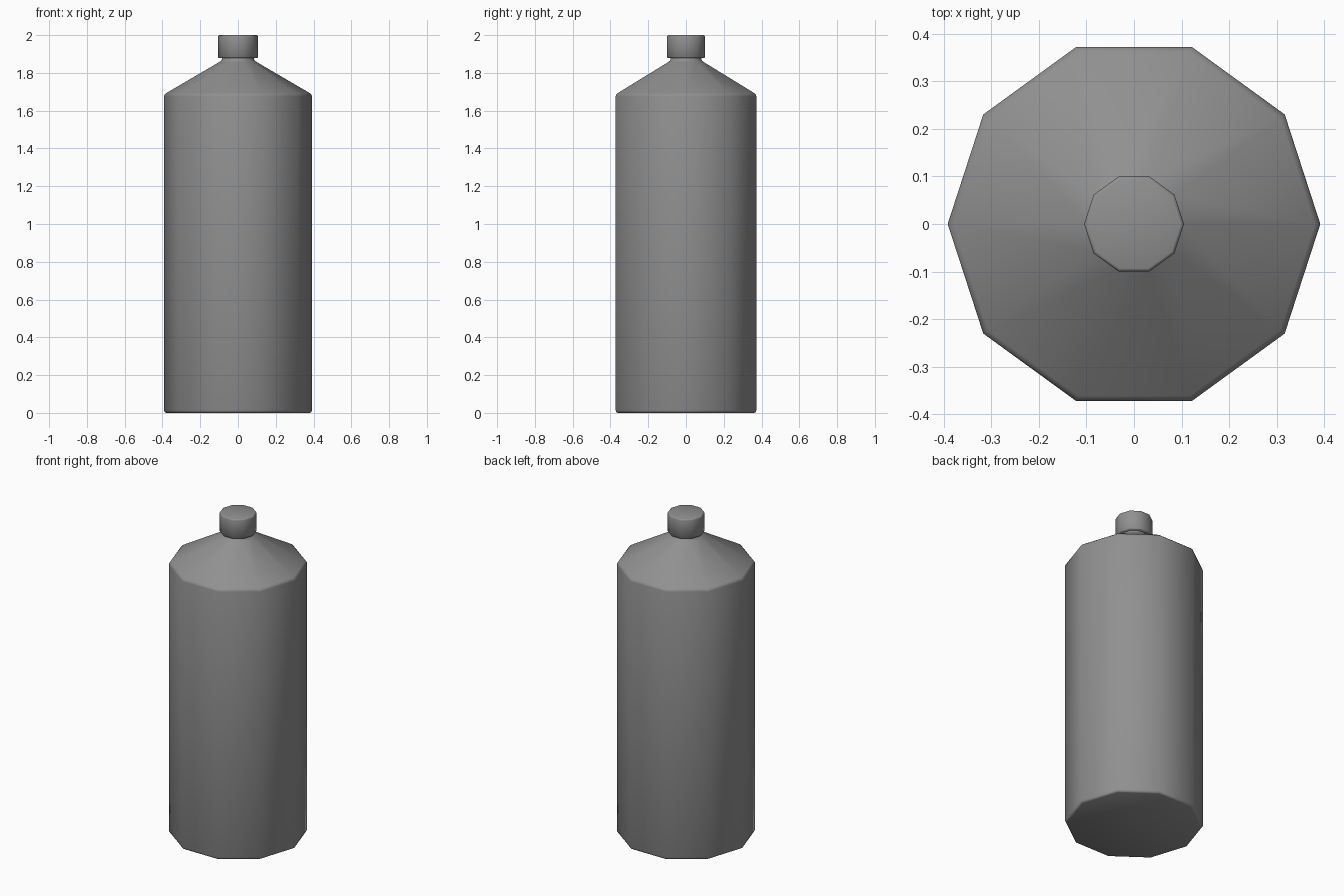
import bpy
import bmesh
from math import cos, sin, tau

SIDES = 10

cube = bpy.data.objects.get("Cube")
if cube:
    bpy.data.objects.remove(cube, do_unlink=True)

grey = bpy.data.materials.new("mid grey")
grey.use_nodes = True
colour = (0.28, 0.28, 0.28, 1)
grey.diffuse_color = colour
grey.node_tree.nodes["Principled BSDF"].inputs["Base Color"].default_value = colour


def lathe(name, profile):
    """Turn a (radius, height) profile, bottom to top, into a closed smooth solid."""
    bm = bmesh.new()
    rings = [[bm.verts.new((r * cos(tau * i / SIDES), r * sin(tau * i / SIDES), z))
              for i in range(SIDES)] for r, z in profile]
    for low, high in zip(rings, rings[1:]):
        for i in range(SIDES):
            j = (i + 1) % SIDES
            bm.faces.new((low[i], low[j], high[j], high[i]))
    bm.faces.new(rings[0][::-1])
    bm.faces.new(rings[-1])
    for face in bm.faces:
        face.smooth = True
    mesh = bpy.data.meshes.new(name)
    bm.to_mesh(mesh)
    bm.free()
    mesh.materials.append(grey)
    obj = bpy.data.objects.new(name, mesh)
    bpy.context.collection.objects.link(obj)
    return obj


# Body with softened base and shoulder edges, tapering to a short neck
lathe("bottle_body", [
    (0.380, 0.0), (0.388, 0.004), (0.392, 0.014),
    (0.392, 1.675), (0.389, 1.685), (0.380, 1.693),
    (0.098, 1.858), (0.088, 1.866), (0.085, 1.875), (0.085, 1.90),
])

# Screw cap with softened rims
lathe("cap", [
    (0.100, 1.878), (0.105, 1.883), (0.105, 1.993), (0.103, 1.998), (0.098, 2.0),
])
